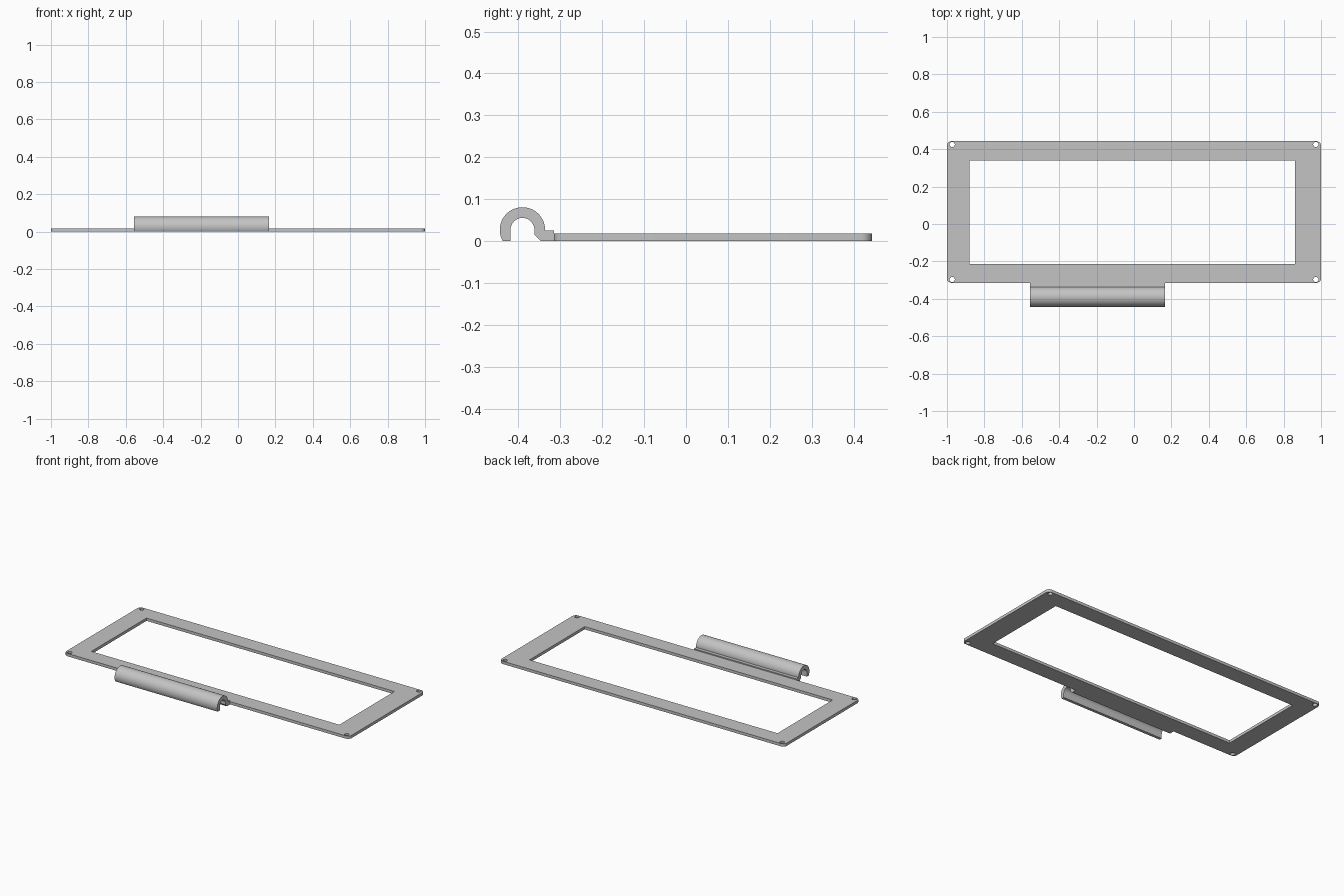
import bpy
from math import sin, cos, pi, radians
from mathutils import Matrix

cube = bpy.data.objects.get("Cube")
if cube:
    bpy.data.objects.remove(cube)

grey = bpy.data.materials.new("light_grey")
grey.use_nodes = True
COLOUR = (0.55, 0.55, 0.55, 1)
grey.diffuse_color = COLOUR
grey.node_tree.nodes["Principled BSDF"].inputs["Base Color"].default_value = COLOUR


def arc(cx, cy, r, start, end, steps):
    """Points along a circular arc, angles in degrees."""
    angles = [radians(start + (end - start) * i / steps) for i in range(steps + 1)]
    return [(cx + r * cos(a), cy + r * sin(a)) for a in angles]


def circle(cx, cy, r, sides=24):
    return arc(cx, cy, r, 0, 360, sides)[:-1]


def rectangle(x0, x1, y0, y1):
    return [(x0, y0), (x1, y0), (x1, y1), (x0, y1)]


def rounded_rectangle(x0, x1, y0, y1, r):
    centres = rectangle(x0 + r, x1 - r, y0 + r, y1 - r)
    points = []
    for i, (cx, cy) in enumerate(centres):
        points += arc(cx, cy, r, 180 + 90 * i, 270 + 90 * i, 8)
    return points


def extruded(name, outlines, depth, matrix):
    """Solid from closed outlines (inner ones become holes), centred on its depth."""
    curve = bpy.data.curves.new(name, 'CURVE')
    curve.dimensions = '2D'
    curve.fill_mode = 'BOTH'
    curve.extrude = depth / 2
    for outline in outlines:
        spline = curve.splines.new('POLY')
        spline.points.add(len(outline) - 1)
        for point, (x, y) in zip(spline.points, outline):
            point.co = (x, y, 0, 1)
        spline.use_cyclic_u = True
    curve.materials.append(grey)
    obj = bpy.data.objects.new(name, curve)
    bpy.context.collection.objects.link(obj)
    obj.matrix_world = matrix
    bpy.ops.object.select_all(action='DESELECT')
    obj.select_set(True)
    bpy.context.view_layer.objects.active = obj
    bpy.ops.object.convert(target='MESH')
    bpy.ops.object.shade_smooth_by_angle(angle=radians(30))
    return bpy.context.object


# Flat frame with a window and four corner screw holes
FRONT, BACK, THICK = -0.315, 0.443, 0.018
INSET = 0.028
outlines = [rounded_rectangle(-1, 1, FRONT, BACK, 0.025),
            rectangle(-0.88, 0.86, -0.213, 0.34)]
for x in (-1 + INSET, 1 - INSET):
    for y in (FRONT + INSET - 0.01, BACK - INSET + 0.01):
        outlines.append(circle(x, y, 0.014))
extruded("frame_plate", outlines, THICK, Matrix.Translation((0, 0, THICK / 2)))

# Hooked clip: C-shaped section with a short tab joining the frame
CY, CZ, OUTER, INNER = -0.39, 0.027, 0.054, 0.0285
section = arc(CY, CZ, OUTER, 0, 210, 32)
section += [(CY - INNER, 0)]
section += arc(CY, CZ, INNER, 180, 0, 24)
section += [(CY + INNER, 0.015), (CY + 0.044, 0),
            (FRONT, 0), (FRONT, 0.025), (CY + OUTER, 0.025)]
LEFT, RIGHT = 0.165, -0.555
# section x -> world y, section y -> world z, depth -> world x
turn = Matrix(((0, 0, 1, 0), (1, 0, 0, 0), (0, 1, 0, 0), (0, 0, 0, 1)))
extruded("hook_clip", [section], LEFT - RIGHT,
         Matrix.Translation(((LEFT + RIGHT) / 2, 0, 0)) @ turn)
